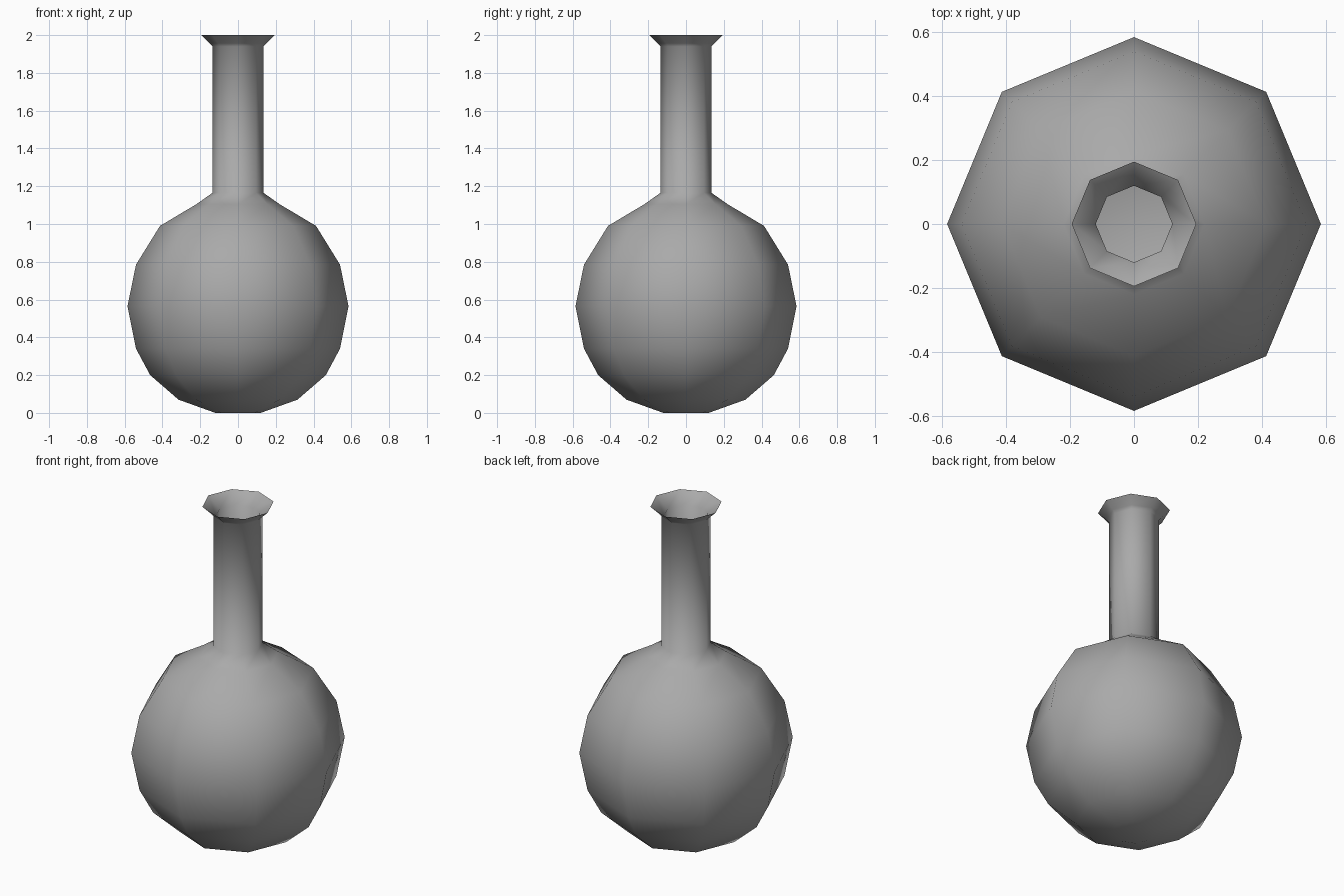
import bpy
import bmesh
import math

SIDES = 8
WALL = 0.015

cube = bpy.data.objects.get("Cube")
if cube:
    bpy.data.objects.remove(cube, do_unlink=True)

# One plain grey for the whole vessel
grey = bpy.data.materials.new("plain grey")
grey.use_nodes = True
colour = (0.4, 0.4, 0.4, 1)
grey.diffuse_color = colour
grey.node_tree.nodes["Principled BSDF"].inputs["Base Color"].default_value = colour


def lathe(name, profile):
    """Spin (radius, height) points into a closed eight-sided surface."""
    bm = bmesh.new()
    rings = []
    for radius, z in profile:
        ring = []
        for i in range(SIDES):
            a = math.tau * i / SIDES
            ring.append(bm.verts.new((radius * math.cos(a), radius * math.sin(a), z)))
        rings.append(ring)
    for low, high in zip(rings, rings[1:]):
        for i in range(SIDES):
            j = (i + 1) % SIDES
            bm.faces.new((low[i], low[j], high[j], high[i]))
    # Outer base and inner floor
    bm.faces.new(rings[0][::-1])
    bm.faces.new(rings[-1])
    mesh = bpy.data.meshes.new(name)
    bm.to_mesh(mesh)
    bm.free()
    mesh.materials.append(grey)
    obj = bpy.data.objects.new(name, mesh)
    bpy.context.collection.objects.link(obj)
    bpy.ops.object.select_all(action='DESELECT')
    obj.select_set(True)
    bpy.context.view_layer.objects.active = obj
    bpy.ops.object.shade_smooth_by_angle(angle=math.radians(70))
    return obj


# Round body, shoulder and neck
outer = [(0.12, 0.0), (0.315, 0.07), (0.465, 0.2), (0.54, 0.34),
         (0.585, 0.565), (0.54, 0.785), (0.413, 0.99), (0.22, 1.105),
         (0.135, 1.165), (0.135, 1.94)]
# Flared lip, a single sharp edge
lip = [(0.15, 1.957), (0.195, 2.0)]
# Thin inner wall follows the outside back down to the floor
inner = [(r - WALL, z) for r, z in reversed(outer[1:])]
floor = [(0.12, WALL)]

lathe("flask", outer + lip + inner + floor)
